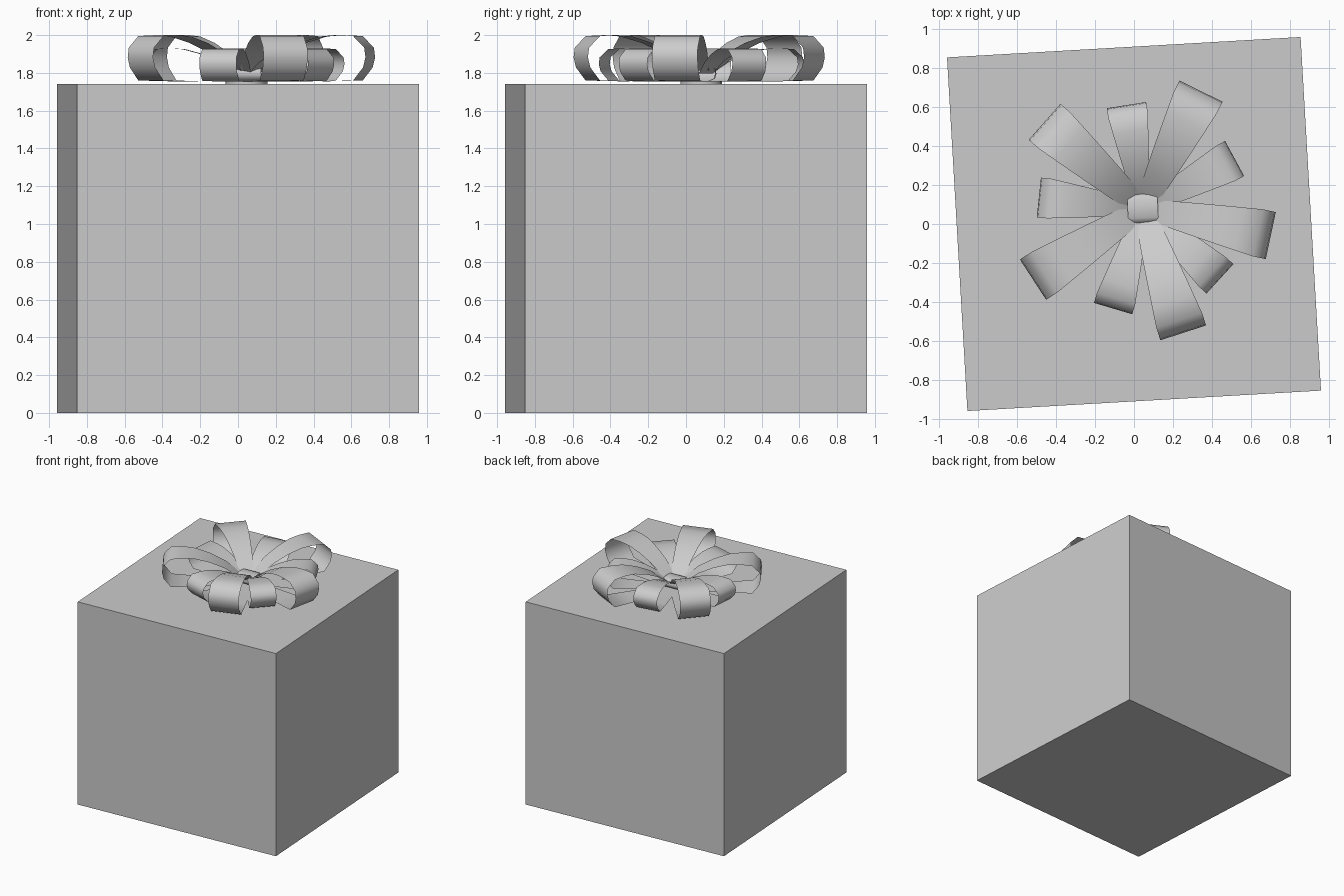
import bpy, bmesh, math
from mathutils import Matrix, Vector

if "Cube" in bpy.data.objects:
    bpy.data.objects.remove(bpy.data.objects["Cube"], do_unlink=True)

grey = bpy.data.materials.new("plain grey")
grey.use_nodes = True
colour = (0.6, 0.6, 0.6, 1)
grey.diffuse_color = colour
grey.node_tree.nodes["Principled BSDF"].inputs["Base Color"].default_value = colour

BOX_TOP = 1.74
CENTRE = Vector((0.045, 0.08, BOX_TOP))


def finish(name, bm, smooth=None):
    bmesh.ops.recalc_face_normals(bm, faces=bm.faces)
    mesh = bpy.data.meshes.new(name)
    bm.to_mesh(mesh)
    bm.free()
    mesh.materials.append(grey)
    obj = bpy.data.objects.new(name, mesh)
    bpy.context.collection.objects.link(obj)
    if smooth:
        bpy.ops.object.select_all(action="DESELECT")
        obj.select_set(True)
        bpy.context.view_layer.objects.active = obj
        bpy.ops.object.shade_smooth_by_angle(angle=math.radians(smooth))
    return obj


def ribbon(name, path, angle, origin, closed=False):
    """Sweep a flat strip along (distance, height, half width) points."""
    bm = bmesh.new()
    place = Matrix.Translation(origin) @ Matrix.Rotation(math.radians(angle), 4, "Z")
    rows = [[bm.verts.new(place @ Vector((r, s * w, z))) for s in (-1, 1)]
            for r, z, w in path]
    pairs = list(zip(rows, rows[1:]))
    if closed:
        pairs.append((rows[-1], rows[0]))
    for a, b in pairs:
        bm.faces.new((a[0], b[0], b[1], a[1]))
    return finish(name, bm, 60)


# Box, turned slightly about its upright axis
bm = bmesh.new()
bmesh.ops.create_cube(bm, size=1)
bmesh.ops.scale(bm, vec=(1.813, 1.813, BOX_TOP), verts=bm.verts)
bmesh.ops.translate(bm, vec=(0, 0, BOX_TOP / 2), verts=bm.verts)
bmesh.ops.rotate(bm, matrix=Matrix.Rotation(math.radians(3.3), 3, "Z"), verts=bm.verts)
finish("gift_box", bm)

# Side outline of a bow loop: fraction of length, fraction of height
OUTLINE = [(0.1, 0.24), (0.27, 0.6), (0.45, 0.83), (0.62, 0.97), (0.75, 1),
           (0.9, 0.98), (0.99, 0.73), (1, 0.52), (0.98, 0.3), (0.9, 0.02),
           (0.6, 0), (0.3, 0), (0.1, 0)]


def bow_loop(name, angle, length, height, inner, outer):
    path = [(r * length, 0.015 + z * height,
             inner + (outer - inner) * min(1, r / 0.9) ** 0.85) for r, z in OUTLINE]
    ribbon(name, path, angle, CENTRE)


for i, angle in enumerate((63.6, 138.6, 213, 288, 348)):
    bow_loop(f"large_bow_loop_{i + 1}", angle, 0.67, 0.245, 0.045, 0.123)
for i, angle in enumerate((28.5, 99, 174, 253.5, 317.6)):
    bow_loop(f"small_bow_loop_{i + 1}", angle, 0.535, 0.175, 0.03, 0.102)

# Small round base under the bow
bm = bmesh.new()
bmesh.ops.create_cone(bm, cap_ends=True, segments=16, radius1=0.11, radius2=0.11, depth=0.015)
bmesh.ops.translate(bm, vec=CENTRE + Vector((0, 0, 0.0075)), verts=bm.verts)
finish("bow_base", bm, 40)

# Centre loop of ribbon, a rounded ring seen from the side
ring = []
for k in range(12):
    a = math.tau * k / 12
    c, s = math.cos(a), math.sin(a)
    ring.append((0.078 * math.copysign(abs(c) ** 0.7, c),
                 0.055 + 0.04 * math.copysign(abs(s) ** 0.7, s), 0.07 + 0.008 * abs(s)))
ribbon("centre_loop", ring, 93, CENTRE, closed=True)
